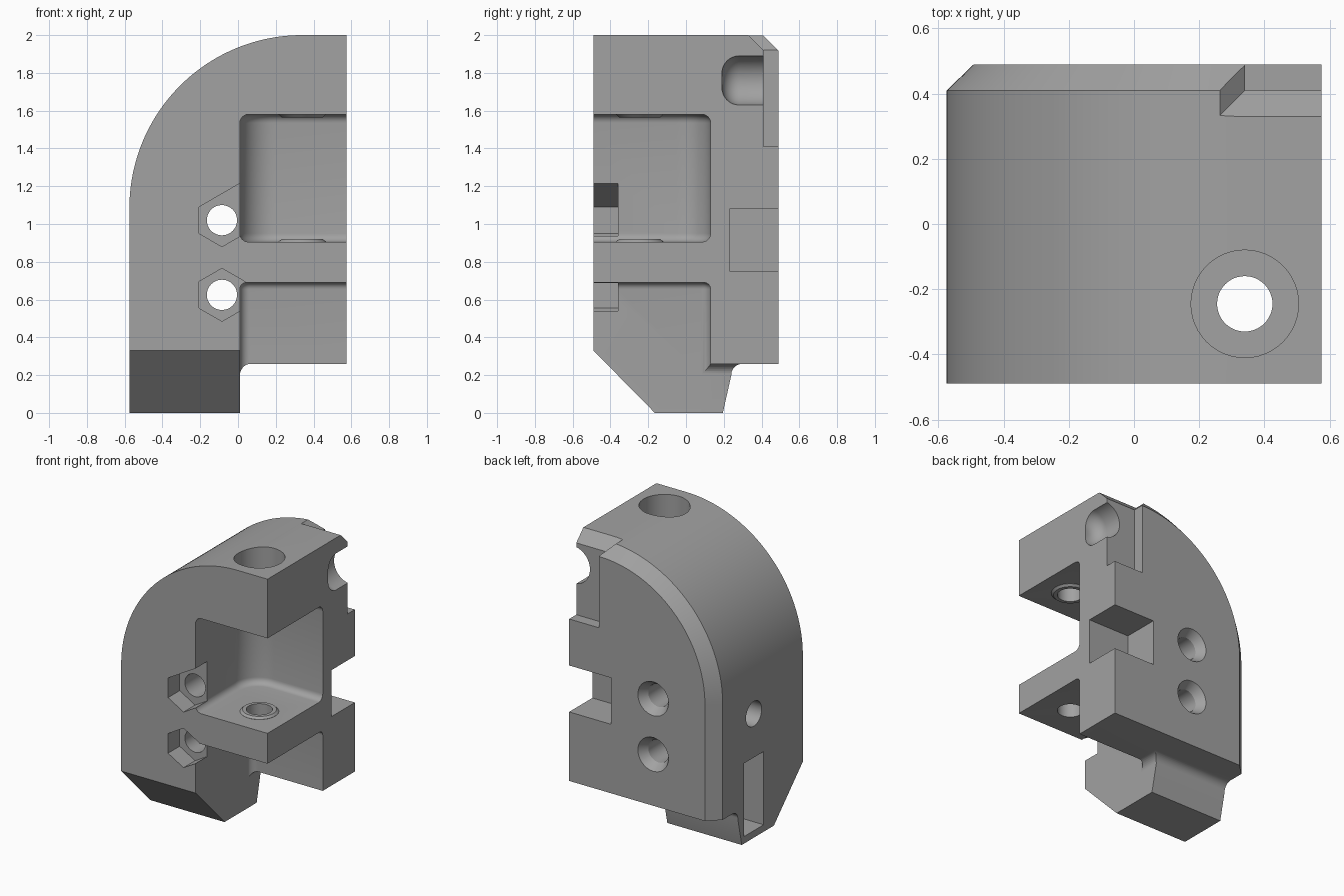
import bpy, bmesh, math

if "Cube" in bpy.data.objects:
    bpy.data.objects.remove(bpy.data.objects["Cube"])

grey = bpy.data.materials.new("plain grey")
grey.diffuse_color = (0.36, 0.36, 0.36, 1)
grey.use_nodes = True
grey.node_tree.nodes["Principled BSDF"].inputs["Base Color"].default_value = grey.diffuse_color


def finish(bm, name):
    bmesh.ops.recalc_face_normals(bm, faces=bm.faces)
    me = bpy.data.meshes.new(name)
    bm.to_mesh(me)
    bm.free()
    ob = bpy.data.objects.new(name, me)
    bpy.context.collection.objects.link(ob)
    me.materials.append(grey)
    return ob


def arc(cx, cy, r, a0, a1, n):
    return [(cx + r * math.cos(math.radians(a0 + (a1 - a0) * i / n)),
             cy + r * math.sin(math.radians(a0 + (a1 - a0) * i / n))) for i in range(n + 1)]


def loft(name, rings):
    """Closed solid through rings of equal point count."""
    bm = bmesh.new()
    vs = [[bm.verts.new(p) for p in ring] for ring in rings]
    n = len(vs[0])
    for a, b in zip(vs, vs[1:]):
        for i in range(n):
            j = (i + 1) % n
            bm.faces.new((a[i], a[j], b[j], b[i]))
    bm.faces.new(vs[0])
    bm.faces.new(vs[-1])
    return finish(bm, name)


def prism(name, pts, axis, a, b):
    put = {'x': lambda p, t: (t, p[0], p[1]),
           'y': lambda p, t: (p[0], t, p[1]),
           'z': lambda p, t: (p[0], p[1], t)}[axis]
    return loft(name, [[put(p, t) for p in pts] for t in (a, b)])


def lathe(name, centre, axis, stations, n=48):
    """Round solid along an axis, stations are (position, radius)."""
    u, v = centre
    put = {'x': lambda p, t: (t, p[0], p[1]),
           'y': lambda p, t: (p[0], t, p[1]),
           'z': lambda p, t: (p[0], p[1], t)}[axis]
    return loft(name, [[put(p, t) for p in arc(u, v, r, 0, 360, n)[:-1]] for t, r in stations])


def box(name, x0, x1, y0, y1, z0, z1):
    return prism(name, [(x0, y0), (x1, y0), (x1, y1), (x0, y1)], 'z', z0, z1)


def pocket(name, corner_r, edge_r, z0, z1):
    """Cutter open to the front and right, with rounded inner corner and edges."""
    x0, y1 = 0.01, 0.13
    rings = []
    steps = [90 * i / 6 for i in range(7)]
    levels = [(z0 + edge_r * (1 - math.sin(math.radians(a))), edge_r * (1 - math.cos(math.radians(a))))
              for a in reversed(steps)]
    levels += [(z1 - edge_r * (1 - math.sin(math.radians(a))), edge_r * (1 - math.cos(math.radians(a))))
               for a in steps]
    for z, d in levels:
        pts = [(x0 + d, -0.8), (0.8, -0.8), (0.8, y1 - d)]
        pts += arc(x0 + corner_r, y1 - corner_r, corner_r - d, 90, 180, 14)
        rings.append([(x, y, z) for x, y in pts])
    return loft(name, rings)


def boolean(ob, tool, op='DIFFERENCE'):
    m = ob.modifiers.new("cut", 'BOOLEAN')
    m.object, m.operation, m.solver = tool, op, 'EXACT'
    bpy.context.view_layer.objects.active = ob
    bpy.ops.object.modifier_apply(modifier=m.name)
    bpy.data.objects.remove(tool)


# main body: arched outline, chamfered along the back edge
def outline(d):
    pts = [(-0.575 + d, 0), (0.01, 0), (0.01, 0.2)]
    pts += arc(0.07, 0.2, 0.06, 180, 90, 8)[1:]
    pts += [(0.575, 0.26), (0.575, 2 - d)]
    return pts + arc(0.34, 1.085, 0.915 - d, 90, 180, 48)


body = loft("clamp_body", [[(x, y, z) for x, z in outline(d)]
                           for y, d in ((-0.49, 0), (0.41, 0), (0.49, 0.083))])

# foot: sloped front and undercut back
boolean(body, prism("foot_front", [(-0.59, 0.4315), (-0.065, -0.1015), (-0.7, -0.2)], 'x', -1, 1))
under = [(0.17, -0.1), (0.195, 0), (0.24, 0.2)] + arc(0.299, 0.2, 0.06, 170, 90, 8)
boolean(body, prism("foot_back", under + [(0.7, 0.26), (0.7, -0.1)], 'x', -1, 1))

# roller pocket and lower pocket
boolean(body, pocket("roller_pocket", 0.18, 0.045, 0.905, 1.58))
boolean(body, pocket("lower_pocket", 0.05, 0.035, -0.3, 0.69))

# raised washers inside the roller pocket
axle = (0.34, -0.245)
boolean(body, lathe("lower_washer", axle, 'z', [(0.88, 0.125), (0.906, 0.125), (0.92, 0.11)]), 'UNION')
boolean(body, lathe("upper_washer", axle, 'z', [(1.565, 0.11), (1.579, 0.125), (1.6, 0.125)]), 'UNION')

# axle hole with head recess
boolean(body, lathe("axle_hole", axle, 'z', [(0.5, 0.085), (1.9, 0.085)]))
boolean(body, lathe("axle_head", axle, 'z', [(1.75, 0.165), (2.1, 0.165)]))

# two screw holes, countersunk behind
for z in (1.02, 0.625):
    boolean(body, lathe("screw_hole", (-0.085, z), 'y',
                        [(-0.6, 0.08), (0.43, 0.08), (0.49, 0.12), (0.51, 0.1333)]))

# nut traps in the front, the upper one opening into the pocket
low_nut = arc(-0.085, 0.625, 0.14, 30, 390, 6)[:-1]
boolean(body, prism("low_nut", low_nut, 'y', -0.6, -0.36))
high_nut = [(-0.206, 0.95), (-0.085, 0.88), (0.036, 0.95), (0.036, 1.23), (-0.206, 1.09)]
boolean(body, prism("high_nut", high_nut, 'y', -0.6, -0.36))

# back slot at the open side
boolean(body, box("back_slot", 0.245, 0.7, 0.23, 0.7, 0.75, 1.08))

# stepped recess at the upper back corner, flared at the top
rings = [(0.34, 0.41, 1.41), (0.34, 0.41, 1.92), (0.24, 0.31, 2.02)]
boolean(body, loft("corner_recess", [[(x, y, z), (0.8, y, z), (0.8, 0.8, z), (x, 0.8, z)]
                                     for x, y, z in rings]))

# round-ended spring seat
r, f = 0.1325, 0.09
seat = [(0.19 + f * (1 - math.sin(a)), r - f * (1 - math.cos(a)))
        for a in [math.pi / 2 * (1 - i / 8) for i in range(9)]]
boolean(body, lathe("spring_seat", (0.6, 1.76), 'y', seat + [(0.6, r)]))

# hole and slot in the left side
boolean(body, lathe("side_hole", (0.06, 0.88), 'x', [(-0.7, 0.088), (-0.25, 0.088)]))
boolean(body, box("side_slot", -0.7, -0.25, -0.05, 0.17, 0.05, 0.57))

# smooth curved faces, keep edges sharp
bpy.ops.object.select_all(action='DESELECT')
body.select_set(True)
bpy.context.view_layer.objects.active = body
bpy.ops.object.shade_smooth_by_angle(angle=math.radians(25))
